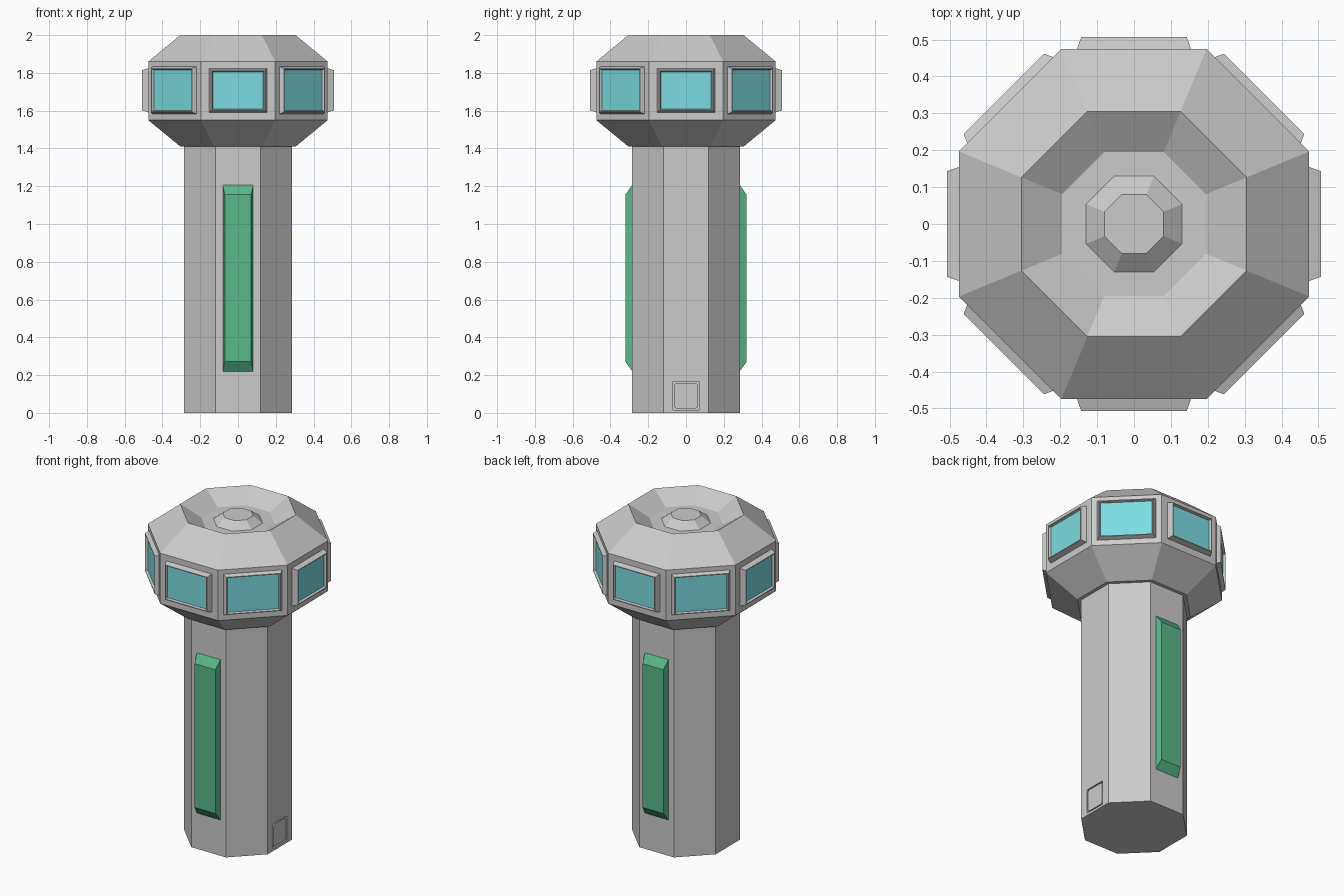
import bpy, bmesh, math
from mathutils import Matrix, Vector

if "Cube" in bpy.data.objects:
    bpy.data.objects.remove(bpy.data.objects["Cube"])


def finish(name, bm, color=None):
    bmesh.ops.recalc_face_normals(bm, faces=bm.faces)
    me = bpy.data.meshes.new(name)
    bm.to_mesh(me)
    bm.free()
    ob = bpy.data.objects.new(name, me)
    bpy.context.collection.objects.link(ob)
    if color:
        mat = bpy.data.materials.get(color[0]) or bpy.data.materials.new(color[0])
        mat.diffuse_color = color[1]
        mat.use_nodes = True
        mat.node_tree.nodes["Principled BSDF"].inputs["Base Color"].default_value = mat.diffuse_color
        me.materials.append(mat)
    return ob


def loft(name, rings, color=None, cap_start=True):
    """Skin a list of equally sized point loops and cap the ends."""
    bm = bmesh.new()
    loops = [[bm.verts.new(p) for p in ring] for ring in rings]
    n = len(loops[0])
    for a, b in zip(loops, loops[1:]):
        for i in range(n):
            j = (i + 1) % n
            bm.faces.new((a[i], a[j], b[j], b[i]))
    if cap_start:
        bm.faces.new(loops[0][::-1])
    bm.faces.new(loops[-1])
    return finish(name, bm, color)


def octagon(apothem, z):
    r = apothem / math.cos(math.pi / 8)
    return [(r * math.cos((i + .5) * math.pi / 4), r * math.sin((i + .5) * math.pi / 4), z)
            for i in range(8)]


def rect(angle, half_w, half_h, dist, zc, corner=0.0):
    """Rectangle facing outwards at an angle, optionally with round corners."""
    pts = []
    for k, (su, sv) in enumerate(((1, 1), (-1, 1), (-1, -1), (1, -1))):
        steps = 5 if corner else 1
        for s in range(steps):
            t = math.radians(90 * k + (90 * s / (steps - 1) if corner else 0))
            pts.append((su * (half_w - corner) + corner * math.cos(t),
                        sv * (half_h - corner) + corner * math.sin(t)))
    rot = Matrix.Rotation(angle, 3, 'Z')
    return [rot @ Vector((dist, u, zc + v)) for u, v in pts]


GREEN = ("green", (0.10, 0.48, 0.26, 1))
BLUE = ("window_blue", (0.20, 0.72, 0.76, 1))

# Octagonal shaft
shaft = loft("shaft", [octagon(.285, 0), octagon(.285, 1.42)])

# Flared head with sunken roof and raised centre
profile = [(.305, 1.41), (.475, 1.55), (.475, 1.86), (.305, 2.0),
           (.195, 1.93), (.13, 1.93), (.08, 1.97)]
loft("head", [octagon(a, z) for a, z in profile])

# Eight windows: bevelled frame with a recessed pane
for k in range(8):
    ang = k * math.pi / 4
    g, d = (0, 0) if k % 2 == 0 else (.011, -.008)   # diagonal ones larger, flatter
    zc = 1.708
    frame = [(.156, .118, .47), (.143, .107, .507 + d),
             (.138, .102, .507 + d), (.133, .098, .492 + d)]
    loft(f"window_frame_{k}", [rect(ang, w + g, h + g * .8, r, zc) for w, h, r in frame])
    loft(f"window_pane_{k}", [rect(ang, .133 + g, .098 + g * .8, r + d, zc)
                              for r in (.489, .493)], BLUE)

# Long green panels on the front and back
for name, ang in (("front", -math.pi / 2), ("back", math.pi / 2)):
    loft(f"{name}_green_panel", [rect(ang, .08, .493, .28, .713),
                                 rect(ang, .08, .493, .285, .713),
                                 rect(ang, .07, .442, .321, .713)], GREEN)

# Small hatch low on the right side: square recess holding a rounded plate
cutter = loft("hatch_cutter", [rect(0, .068, .075, .273, .09), rect(0, .068, .075, .32, .09)])
cutter.hide_render = True
cutter.hide_viewport = True
cut = shaft.modifiers.new("hatch_recess", 'BOOLEAN')
cut.operation = 'DIFFERENCE'
cut.object = cutter
loft("hatch_plate", [rect(0, .061, .068, .27, .09, .015), rect(0, .061, .068, .284, .09, .015)])
